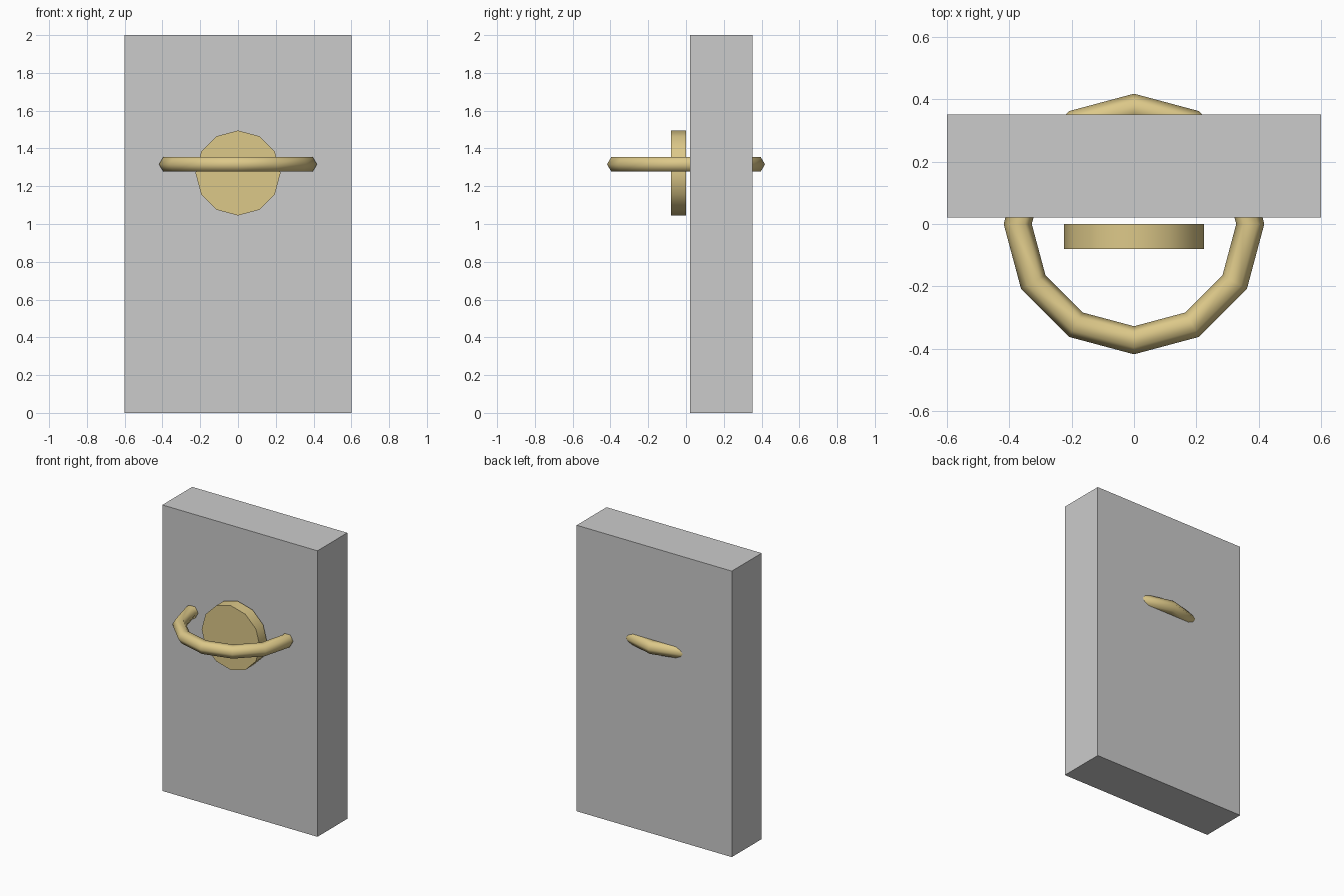
import bpy
import math

if "Cube" in bpy.data.objects:
    bpy.data.objects.remove(bpy.data.objects["Cube"])

brass = bpy.data.materials.new("brass")
brass.diffuse_color = (0.72, 0.58, 0.25, 1)
brass.use_nodes = True
brass.node_tree.nodes["Principled BSDF"].inputs["Base Color"].default_value = brass.diffuse_color

# Door slab
bpy.ops.mesh.primitive_cube_add(size=1, location=(0, 0.186, 1))
slab = bpy.context.object
slab.name = "door_slab"
slab.scale = (1.2, 0.33, 2)
bpy.ops.object.transform_apply(location=False, rotation=False, scale=True)

# Round back plate, 12 sides with a corner at the top
bpy.ops.mesh.primitive_cylinder_add(vertices=12, radius=0.225, depth=0.08,
                                    location=(0, -0.04, 1.27),
                                    rotation=(math.pi / 2, 0, 0))
plate = bpy.context.object
plate.name = "back_plate"
plate.data.materials.append(brass)
bpy.ops.object.shade_smooth_by_angle(angle=math.radians(40))

# Knocker ring, passing through the slab
bpy.ops.mesh.primitive_torus_add(major_segments=12, minor_segments=6,
                                 major_radius=0.373, minor_radius=0.045,
                                 location=(0, 0, 1.316))
ring = bpy.context.object
ring.name = "knocker_ring"
ring.data.materials.append(brass)
bpy.ops.object.shade_smooth()
